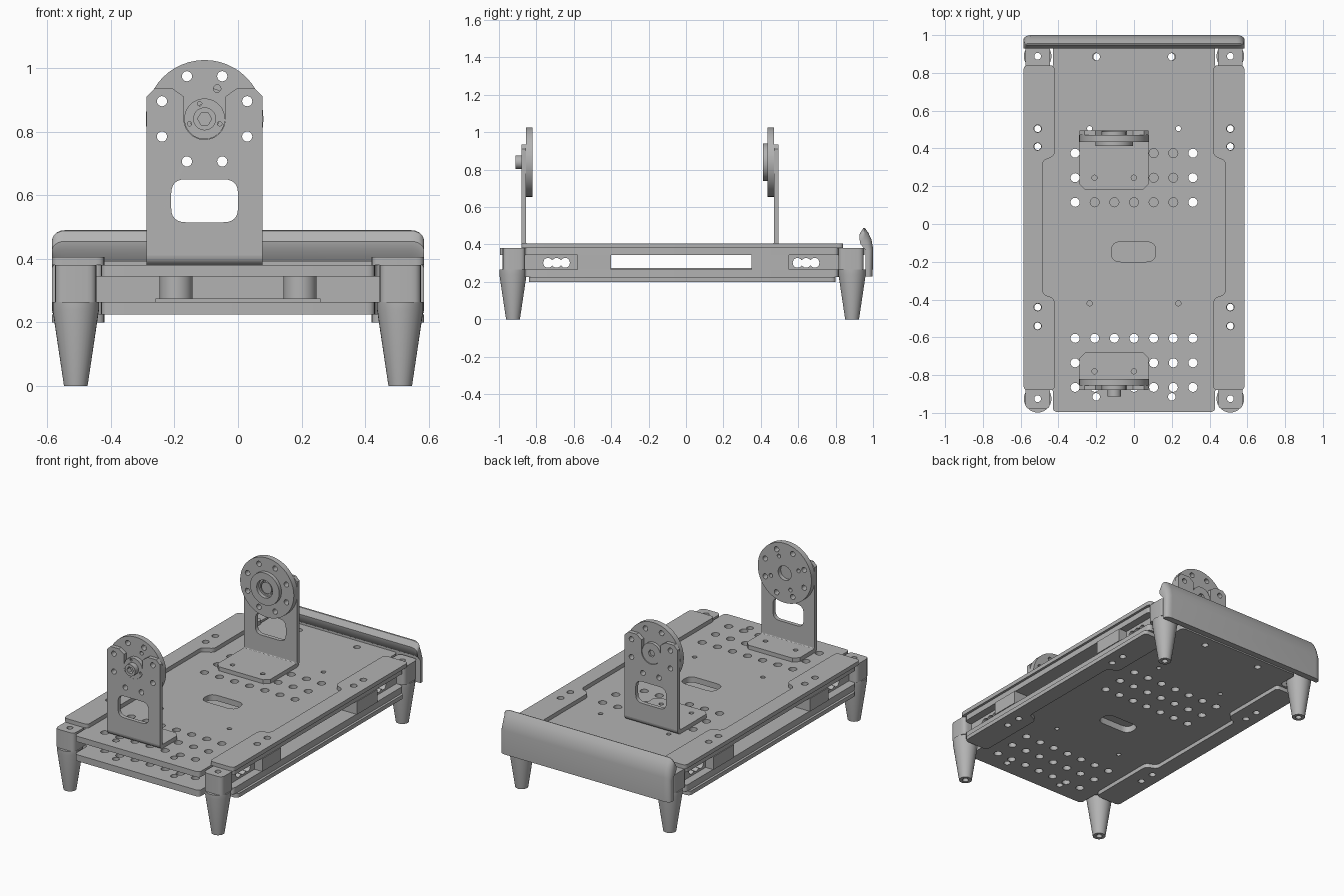
import bpy, bmesh
from math import sin, cos, pi, sqrt
from mathutils import Vector

cube = bpy.data.objects.get("Cube")
if cube:
    bpy.data.objects.remove(cube, do_unlink=True)

GREY = (0.45, 0.45, 0.45, 1)
metal = bpy.data.materials.new("grey_metal")
metal.use_nodes = True
metal.diffuse_color = GREY
metal.node_tree.nodes["Principled BSDF"].inputs["Base Color"].default_value = GREY


def finish(name, bm):
    bmesh.ops.remove_doubles(bm, verts=bm.verts, dist=1e-5)
    bmesh.ops.recalc_face_normals(bm, faces=bm.faces)
    me = bpy.data.meshes.new(name)
    bm.to_mesh(me)
    bm.free()
    me.materials.clear()
    me.materials.append(metal)
    ob = bpy.data.objects.new(name, me)
    bpy.context.collection.objects.link(ob)
    bpy.ops.object.select_all(action='DESELECT')
    ob.select_set(True)
    bpy.context.view_layer.objects.active = ob
    bpy.ops.object.shade_smooth_by_angle(angle=0.6)
    return ob


def circle(x, y, r, n=20):
    return [(x + r * cos(2 * pi * i / n), y + r * sin(2 * pi * i / n)) for i in range(n)]


def rounded(pts, r, n=4):
    """Round every corner of an outline."""
    out = []
    for i, p in enumerate(pts):
        p = Vector(p)
        a, b = Vector(pts[i - 1]) - p, Vector(pts[(i + 1) % len(pts)]) - p
        a = p + a.normalized() * min(r, a.length * 0.45)
        b = p + b.normalized() * min(r, b.length * 0.45)
        for k in range(n + 1):
            t = k / n
            out.append(tuple(a * (1 - t) ** 2 + p * 2 * t * (1 - t) + b * t * t))
    return out


def box(x0, x1, y0, y1):
    return [(x0, y0), (x1, y0), (x1, y1), (x0, y1)]


def plate(name, outline, holes, lo, hi, axis='Z'):
    """Flat outline with holes, extruded from lo to hi along an axis."""
    cu = bpy.data.curves.new(name, 'CURVE')
    cu.dimensions, cu.fill_mode, cu.extrude = '2D', 'BOTH', abs(hi - lo) / 2
    for loop in [outline] + holes:
        sp = cu.splines.new('POLY')
        sp.points.add(len(loop) - 1)
        for p, (u, v) in zip(sp.points, loop):
            p.co = (u, v, 0, 1)
        sp.use_cyclic_u = True
    tmp = bpy.data.objects.new(name, cu)
    bpy.context.collection.objects.link(tmp)
    dg = bpy.context.evaluated_depsgraph_get()
    me = bpy.data.meshes.new_from_object(tmp.evaluated_get(dg))
    bm = bmesh.new()
    bm.from_mesh(me)
    bpy.data.objects.remove(tmp, do_unlink=True)
    bpy.data.curves.remove(cu)
    bpy.data.meshes.remove(me)
    mid = (lo + hi) / 2
    for v in bm.verts:
        a, b, c = v.co
        c += mid
        v.co = {'Z': (a, b, c), 'Y': (a, c, b), 'X': (c, a, b)}[axis]
    return finish(name, bm)


def lathe(name, profile, loc):
    """Closed (radius, z) profile turned round a vertical axis."""
    bm = bmesh.new()
    vs = [bm.verts.new((r, 0, z)) for r, z in profile]
    es = [bm.edges.new((vs[i - 1], vs[i])) for i in range(len(vs))]
    bmesh.ops.spin(bm, geom=vs + es, cent=(0, 0, 0), axis=(0, 0, 1),
                   angle=2 * pi, steps=32, use_duplicate=False)
    ob = finish(name, bm)
    ob.location = loc
    return ob


# Deck plates with the shared hole grid
COLS = [i * 0.104 for i in range(-3, 4)]
ROWS = [-0.865, -0.735, -0.605, 0.115, 0.245, 0.375]
BOLTS = [-0.54, -0.44, 0.41, 0.505]
deck_holes = [circle(x, y, 0.024, 16) for x in COLS for y in ROWS]
deck_holes += [circle(s * 0.2, y, 0.02, 16) for s in (-1, 1) for y in (-0.915, 0.885)]
deck_holes += [circle(s * 0.235, y, 0.014, 12) for s in (-1, 1) for y in (-0.42, 0.505)]
deck_holes += [circle(s * 0.51, y, 0.018) for s in (-1, 1) for y in BOLTS]
deck_holes.append(rounded(box(-0.12, 0.115, -0.2, -0.095), 0.05, 6))
half = [(0.43, -0.995), (0.43, -0.86), (0.57, -0.86), (0.57, 0.815), (0.43, 0.815), (0.43, 0.955)]
deck = rounded(half + [(-x, y) for x, y in reversed(half)], 0.025)
plate("upper_deck", deck, deck_holes, 0.345, 0.38)
plate("lower_deck", deck, deck_holes, 0.225, 0.265)
plate("inner_sheet", box(-0.26, 0.26, -0.45, 0.43), [], 0.265, 0.275)


def scallop(mid, z=0.302, r=0.026, step=0.046, n=30):
    """Outline of three overlapping round holes in a row."""
    lo, span = mid - step - r, 2 * (step + r)
    top = []
    for i in range(n + 1):
        y = lo + span * i / n
        top.append((y, max(sqrt(max(0, r * r - (y - mid - k * step) ** 2)) for k in (-1, 0, 1))))
    return [(y, z + h) for y, h in top] + [(y, z - h) for y, h in top[-2:0:-1]]


# Side rails, strips, feet and rear spacers
for s, side in ((1, "left"), (-1, "right")):
    def strip(y0, y1):
        pts = [(0.42, y0), (0.585, y0), (0.585, y1), (0.42, y1),
               (0.42, 0.36), (0.485, 0.335), (0.485, -0.37), (0.42, -0.395)]
        return [(s * x, y) for x, y in rounded(pts, 0.025)]

    bolts = [circle(s * 0.51, y, 0.02) for y in BOLTS]
    plate(side + "_top_strip", strip(-0.88, 0.84), bolts, 0.38, 0.405)
    plate(side + "_bottom_strip", strip(-0.84, 0.80), bolts, 0.20, 0.225)
    xs = sorted((s * 0.445, s * 0.575))
    for end, pad, tab, block, foot_y in (
            ("front", (-0.98, -0.86), (-0.87, -0.58), (-0.58, -0.40), -0.925),
            ("back", (0.815, 0.95), (0.55, 0.82), (0.35, 0.55), 0.888)):
        tag = end + "_" + side
        plate(tag + "_corner_pad", rounded(box(*xs, *pad), 0.03),
              [circle(s * 0.51, foot_y, 0.018)], 0.265, 0.38)
        plate(tag + "_slotted_tab", box(*tab, 0.265, 0.345),
              [scallop(-0.692 if end == "front" else 0.642)], s * 0.45, s * 0.52, 'X')
        plate(tag + "_rail_block", box(*xs, *block),
              [circle(s * 0.51, y, 0.018) for y in BOLTS if block[0] < y < block[1]], 0.265, 0.345)
        lathe(tag + "_foot", [(0.018, 0), (0.037, 0), (0.073, 0.24), (0.073, 0.265), (0.018, 0.265)],
              (s * 0.51, foot_y, 0))
    lathe(side + "_spacer", [(0.02, 0.265), (0.052, 0.265), (0.052, 0.345), (0.02, 0.345)],
          (s * 0.195, 0.885, 0))

# Curved rear bumper, lofted across with rounded ends
inner = [(0.96, 0.23), (0.96, 0.39), (0.932, 0.43), (0.928, 0.455), (0.948, 0.488)]
outer = [(0.998, 0.23), (1.0, 0.38), (0.992, 0.425), (0.975, 0.462), (0.955, 0.49)]
ends = [(0.545 + 0.04 * sin(k * pi / 10), 1 - cos(k * pi / 10)) for k in range(6)]
bm = bmesh.new()
rings = []
for x, d in [(-x, d) for x, d in reversed(ends)] + ends:
    pts = inner + [(a[0] + (b[0] - a[0]) * (1 - 0.6 * d), b[1]) for a, b in zip(inner, outer)][::-1]
    rings.append([bm.verts.new((x, y, 0.23 + (z - 0.23) * (1 - 0.13 * d))) for y, z in pts])
for a, b in zip(rings, rings[1:]):
    for i in range(len(a)):
        bm.faces.new((a[i - 1], a[i], b[i], b[i - 1]))
bm.faces.new(rings[0])
bm.faces.new(rings[-1])
finish("rear_bumper", bm)

# Upright brackets carrying round flanges
CX, CZ, W = -0.105, 0.84, 0.1825
ring8 = [circle(CX + 0.145 * cos((k + 0.5) * pi / 4), CZ + 0.145 * sin((k + 0.5) * pi / 4), 0.016)
         for k in range(8)]
small = [circle(CX + 0.103 * cos((k + 0.75) * pi / 2), CZ + 0.103 * sin((k + 0.75) * pi / 2), 0.012, 12)
         for k in range(4)]
window = rounded(box(CX - 0.105, CX + 0.105, 0.515, 0.65), 0.045, 6)
arc = [(0.065 * cos(k * pi / 20), CZ - 0.065 * sin(k * pi / 20)) for k in range(11)]
right_half = [(W, 0.41), (W, 0.91), (W - 0.025, 0.935), (0.1, 0.935), (0.065, 0.91)] + arc
upright = [(CX + u, z) for u, z in right_half] + [(CX - u, z) for u, z in reversed(right_half[:-1])]
plate_holes = [h for h in ring8 if max(z for u, z in h) < 0.93] + [window]


def bracket(tag, y0, s, depth):
    def at(t):
        return y0 + s * t
    plate(tag + "_bracket_upright", upright, plate_holes, at(0), at(0.025), 'Y')
    bend = [(at(0.03 - r * cos(a * pi / 12)), 0.41 - r * sin(a * pi / 12))
            for r, ks in ((0.03, range(7)), (0.005, range(6, -1, -1))) for a in ks]
    plate(tag + "_bracket_bend", bend, [], CX - W, CX + W, 'X')
    c = 0.03
    base = [(CX - W, at(0.03)), (CX + W, at(0.03)), (CX + W, at(depth - c)), (CX + W - c, at(depth)),
            (CX - W + c, at(depth)), (CX - W, at(depth - c))]
    plate(tag + "_bracket_base", base,
          [circle(CX + u, at(depth * 0.5 if s > 0 else 0.25), 0.014, 12) for u in (-0.104, 0.104)],
          0.38, 0.405)


def disc(name, r, holes, lo, hi):
    plate(name, circle(CX, CZ, r, 48), holes, lo, hi, 'Y')


hub_pins = [circle(CX + 0.05 * cos(a), CZ + 0.05 * sin(a), 0.007, 10) for a in (0.6 * pi, 1.1 * pi, 1.9 * pi)]
bracket("front", -0.88, 1, 0.2)
disc("front_flange", 0.185, ring8 + small + [circle(CX, CZ, 0.045)], -0.855, -0.82)
disc("front_hub", 0.064, hub_pins, -0.88, -0.845)
disc("front_shaft_boss", 0.036, [circle(CX, CZ, 0.022, 6)], -0.912, -0.88)

bracket("back", 0.495, -1, 0.315)
disc("back_flange", 0.185, ring8 + [circle(CX, CZ, 0.045)], 0.435, 0.47)
disc("back_hub_ring", 0.1, [circle(CX, CZ, 0.055, 32)], 0.412, 0.435)
disc("back_hub", 0.064, [circle(CX, CZ, 0.022, 6)], 0.46, 0.49)
disc("back_shaft_core", 0.035, [], 0.43, 0.475)
